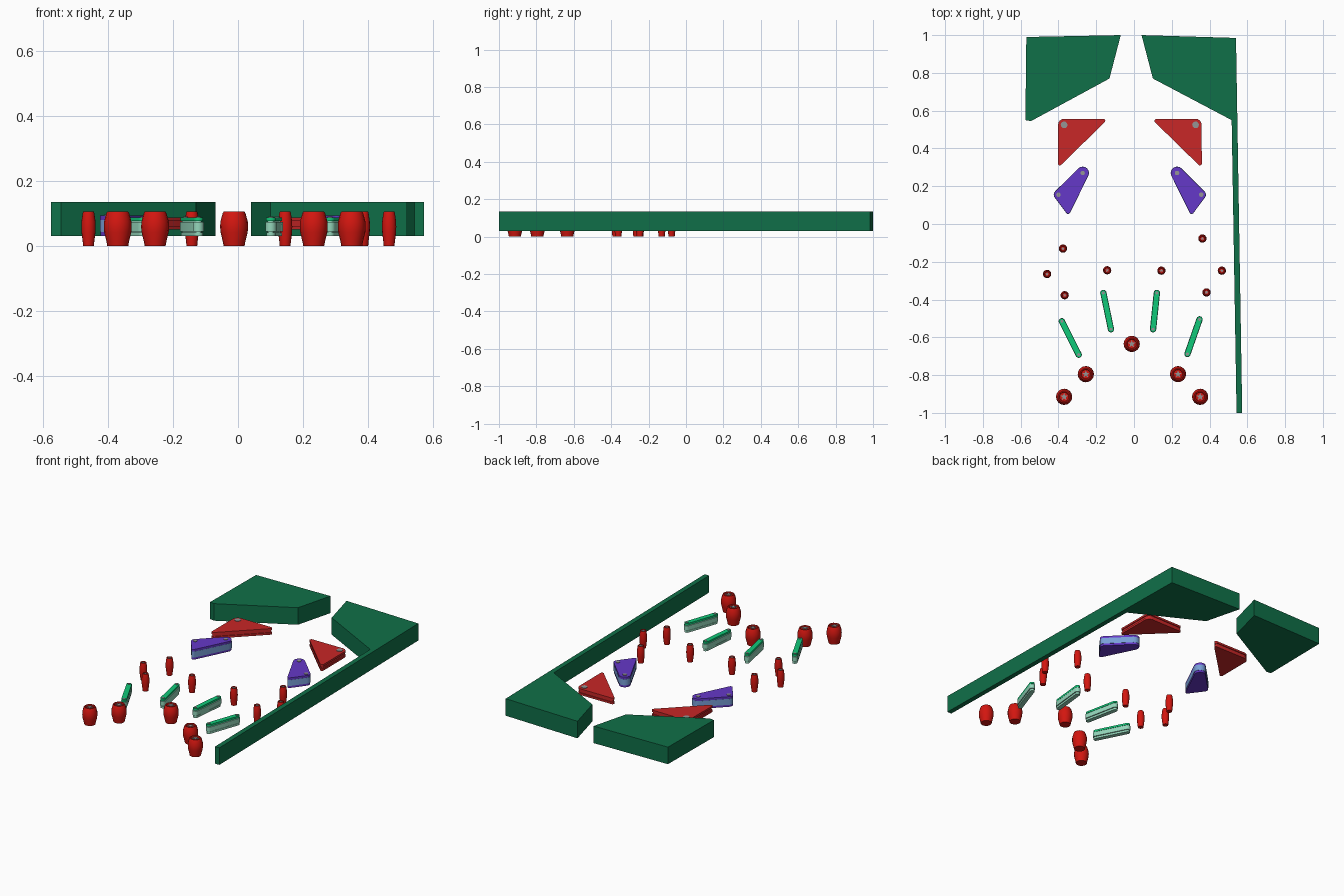
import bpy, bmesh, math
from mathutils import Vector
from mathutils.geometry import convex_hull_2d

if "Cube" in bpy.data.objects:
    bpy.data.objects.remove(bpy.data.objects["Cube"])


def material(name, rgb):
    m = bpy.data.materials.new(name)
    m.diffuse_color = (*rgb, 1)
    m.use_nodes = True
    m.node_tree.nodes["Principled BSDF"].inputs["Base Color"].default_value = m.diffuse_color
    return m


DARK_GREEN = material("dark_green", (0.005, 0.16, 0.065))
RED = material("red", (0.58, 0.02, 0.02))
POST_RED = material("post_red", (0.65, 0.008, 0.005))
PURPLE = material("purple", (0.13, 0.04, 0.58))
BLUE = material("pale_blue", (0.19, 0.35, 0.68))
GREEN = material("bright_green", (0.005, 0.58, 0.19))
PALE = material("pale_green", (0.3, 0.68, 0.5))
GREY = material("grey", (0.3, 0.3, 0.3))


def finish(name, bm, mat, smooth=None):
    bmesh.ops.recalc_face_normals(bm, faces=bm.faces)
    me = bpy.data.meshes.new(name)
    bm.to_mesh(me)
    bm.free()
    me.materials.append(mat)
    ob = bpy.data.objects.new(name, me)
    bpy.context.collection.objects.link(ob)
    if smooth:
        bpy.context.view_layer.objects.active = ob
        ob.select_set(True)
        bpy.ops.object.shade_smooth_by_angle(angle=math.radians(smooth))
        ob.select_set(False)
    return ob


def slab(name, outline, z0, z1, mat, smooth=None):
    bm = bmesh.new()
    face = bm.faces.new([bm.verts.new((x, y, z0)) for x, y in outline])
    ext = bmesh.ops.extrude_face_region(bm, geom=[face])
    bmesh.ops.translate(bm, vec=(0, 0, z1 - z0),
                        verts=[v for v in ext["geom"] if isinstance(v, bmesh.types.BMVert)])
    return finish(name, bm, mat, smooth)


def rounded(circles, grow=0.0, n=16):
    """Outline wrapped round a set of circles (x, y, r)."""
    pts = [Vector((x + (r + grow) * math.cos(2 * math.pi * i / n),
                   y + (r + grow) * math.sin(2 * math.pi * i / n)))
           for x, y, r in circles for i in range(n)]
    return [pts[i] for i in convex_hull_2d(pts)]


def lathe(name, x, y, profile, mat, n=16):
    bm = bmesh.new()
    rings = [[bm.verts.new((x + r * math.cos(2 * math.pi * i / n),
                            y + r * math.sin(2 * math.pi * i / n), z)) for i in range(n)]
             for r, z in profile]
    for a, b in zip(rings, rings[1:]):
        for i in range(n):
            bm.faces.new((a[i], a[(i + 1) % n], b[(i + 1) % n], b[i]))
    bm.faces.new(rings[0])
    bm.faces.new(rings[-1])
    return finish(name, bm, mat, 30)


def layered(name, circles, layers, studs):
    for part, grow, z0, z1, mat in layers:
        slab(f"{name}_{part}", rounded(circles, grow), z0, z1, mat, 30)
    top = layers[-1][3]
    for i, (x, y, r) in enumerate(studs):
        slab(f"{name}_screw_{i}", rounded([(x, y, r)], n=12), top - 0.002, top + 0.003, GREY)


# Arch blocks, the right one running into the long lane wall
slab("left_arch_block", [(-0.07, 1), (-0.57, 0.99), (-0.575, 0.55), (-0.545, 0.545),
                         (-0.13, 0.77)], 0.03, 0.135, DARK_GREEN)
slab("right_arch_block_and_lane_wall",
     [(0.04, 1), (0.1, 0.77), (0.517, 0.55), (0.543, -1), (0.573, -1), (0.54, 0.985)],
     0.03, 0.135, DARK_GREEN)

# Red triangles and purple wedges, mirrored about the playfield axis
AXIS = -0.022
red_tri = [(-0.37, 0.525, 0.032), (-0.162, 0.546, 0.01), (-0.393, 0.32, 0.01)]
wedge = [(-0.272, 0.27, 0.034), (-0.4, 0.155, 0.025), (-0.349, 0.065, 0.012)]
for side in ("left", "right"):
    flip = (lambda c: c) if side == "left" else (lambda c: (2 * AXIS - c[0], c[1], c[2]))
    tri, wdg = [flip(c) for c in red_tri], [flip(c) for c in wedge]
    layered(f"{side}_triangle", tri,
            [("base", 0, 0.05, 0.062, RED), ("core", -0.005, 0.062, 0.076, RED),
             ("top", 0, 0.076, 0.088, RED)],
            [(tri[0][0], tri[0][1], 0.018)])
    layered(f"{side}_wedge", wdg,
            [("base", -0.002, 0.03, 0.043, PURPLE), ("rubber", 0, 0.043, 0.08, BLUE),
             ("top", -0.001, 0.08, 0.093, PURPLE)],
            [(c[0], c[1], 0.012) for c in wdg[:2]])

# Green guide bars
bars = [(-0.382, -0.515, -0.293, -0.692), (-0.162, -0.365, -0.122, -0.557),
        (0.121, -0.365, 0.101, -0.557), (0.347, -0.505, 0.283, -0.688)]
for i, (x0, y0, x1, y1) in enumerate(bars):
    layered(f"guide_bar_{i}", [(x0, y0, 0.014), (x1, y1, 0.014)],
            [("base", 0, 0.03, 0.042, PALE), ("rubber", 0.003, 0.045, 0.073, PALE),
             ("core", -0.004, 0.042, 0.078, PALE), ("top", 0.001, 0.076, 0.088, GREEN)],
            [(x0, y0, 0.008), (x1, y1, 0.008)])

# Barrel posts with star-shaped heads
large = [(-0.012, -0.635), (-0.255, -0.795), (0.233, -0.795), (-0.37, -0.915), (0.35, -0.915)]
small = [(-0.376, -0.13), (-0.46, -0.265), (-0.367, -0.377), (-0.142, -0.245),
         (0.145, -0.247), (0.362, -0.077), (0.465, -0.247), (0.384, -0.362)]
barrel = [(0.75, 0), (0.8, 0.012), (0.97, 0.042), (1, 0.058), (0.98, 0.075),
          (0.82, 0.1), (0.74, 0.106), (0.62, 0.106), (0.55, 0.101)]
for label, spots, rad in (("large", large, 0.043), ("small", small, 0.022)):
    for i, (x, y) in enumerate(spots):
        lathe(f"{label}_post_{i}", x, y, [(r * rad, z) for r, z in barrel], POST_RED)
        star = [(x + rad * s * math.sin(k * math.pi / 5), y + rad * s * math.cos(k * math.pi / 5))
                for k, s in enumerate([0.5, 0.2] * 5)]
        slab(f"{label}_post_star_{i}", star, 0.1, 0.105, GREY)
